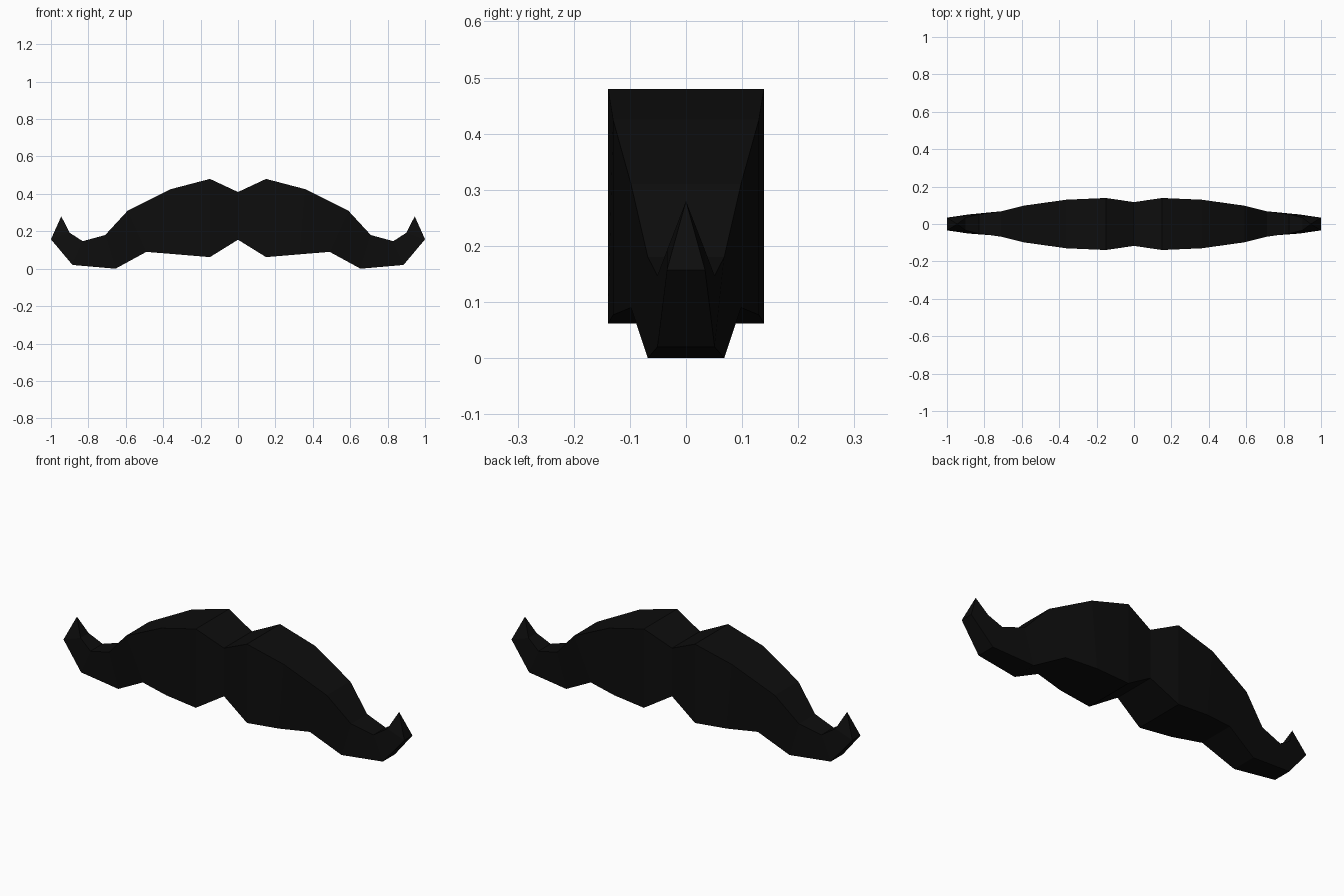
import bpy, bmesh

cube = bpy.data.objects.get("Cube")
if cube:
    bpy.data.objects.remove(cube, do_unlink=True)

# Near-black hair colour
hair = bpy.data.materials.new("black_hair")
hair.use_nodes = True
colour = (0.004, 0.004, 0.004, 1)
hair.diffuse_color = colour
hair.node_tree.nodes["Principled BSDF"].inputs["Base Color"].default_value = colour

# Rectangular sections of the left half: top x, top z, bottom x, bottom z, half depth
SECTIONS = [
    (0.00, 0.41, 0.00, 0.155, 0.117),
    (0.15, 0.48, 0.15, 0.062, 0.139),
    (0.36, 0.425, 0.33, 0.077, 0.130),
    (0.59, 0.31, 0.49, 0.09, 0.098),
    (0.71, 0.18, 0.655, 0.0, 0.068),
    (0.83, 0.147, 0.885, 0.02, 0.051),
    (0.90, 0.192, 1.00, 0.157, 0.034),
]
TIP = (0.945, 0.28, 0.0)  # x, z, depth

bm = bmesh.new()
rings = []
for tx, tz, bx, bz, d in SECTIONS:
    rings.append([bm.verts.new(p) for p in
                  ((tx, -d, tz), (tx, d, tz), (bx, d, bz), (bx, -d, bz))])

# Loft between neighbouring sections
for a, b in zip(rings, rings[1:]):
    for i in range(4):
        j = (i + 1) % 4
        bm.faces.new((a[i], a[j], b[j], b[i]))

# Close the curled end to a point
tip = bm.verts.new((TIP[0], TIP[2], TIP[1]))
for i in range(4):
    bm.faces.new((rings[-1][i], rings[-1][(i + 1) % 4], tip))

# Mirror the half and weld the centre seam
bmesh.ops.mirror(bm, geom=bm.verts[:] + bm.edges[:] + bm.faces[:],
                 axis='X', merge_dist=0.0001)
bmesh.ops.remove_doubles(bm, verts=bm.verts[:], dist=0.0001)
bmesh.ops.recalc_face_normals(bm, faces=bm.faces[:])

mesh = bpy.data.meshes.new("moustache")
bm.to_mesh(mesh)
bm.free()
mesh.materials.append(hair)
moustache = bpy.data.objects.new("moustache", mesh)
bpy.context.collection.objects.link(moustache)
